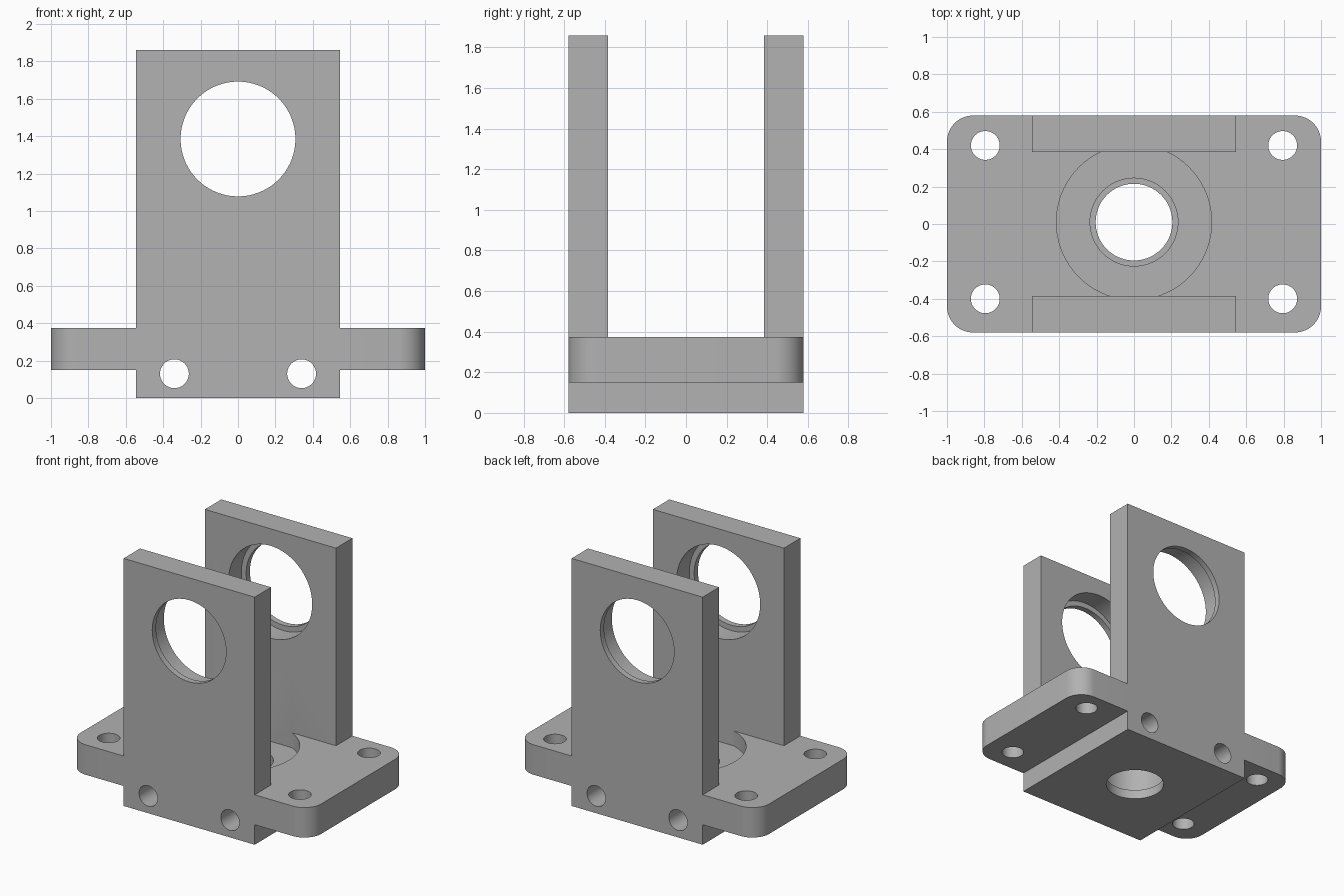
import bpy, bmesh, math
from mathutils import Matrix, Vector

cube = bpy.data.objects.get("Cube")
if cube:
    bpy.data.objects.remove(cube, do_unlink=True)

grey = bpy.data.materials.new("plain_grey")
grey.use_nodes = True
COLOUR = (0.445, 0.445, 0.445, 1)
grey.diffuse_color = COLOUR
grey.node_tree.nodes["Principled BSDF"].inputs["Base Color"].default_value = COLOUR

# Main dimensions
HALF_Y, INNER_Y, WALL_X = 0.58, 0.385, 0.545
PLATE_LOW, PLATE_TOP, WALL_TOP = 0.15, 0.375, 1.86
BORE_Y, EYE_Z, LIP = 0.01, 1.385, 0.045
SCREW_R = 0.077
FAR = 1.5


def finish(name, bm):
    mesh = bpy.data.meshes.new(name)
    bm.to_mesh(mesh)
    bm.free()
    mesh.materials.append(grey)
    obj = bpy.data.objects.new(name, mesh)
    bpy.context.collection.objects.link(obj)
    return obj


def box(name, low, high):
    bm = bmesh.new()
    low, high = Vector(low), Vector(high)
    size = Matrix.Diagonal((*(high - low), 1))
    bmesh.ops.create_cube(bm, size=1, matrix=Matrix.Translation((low + high) / 2) @ size)
    return finish(name, bm)


def cylinder(name, axis, a, b, start, end, radius):
    """Cylinder along z at (x=a, y=b), or along y at (x=a, z=b)."""
    bm = bmesh.new()
    mid = (start + end) / 2
    if axis == "z":
        place = Matrix.Translation((a, b, mid))
    else:
        place = Matrix.Translation((a, mid, b)) @ Matrix.Rotation(math.pi / 2, 4, "X")
    bmesh.ops.create_cone(bm, cap_ends=True, segments=72, radius1=radius, radius2=radius,
                          depth=end - start, matrix=place)
    return finish(name, bm)


def combine(target, tool, operation):
    mod = target.modifiers.new("combine", "BOOLEAN")
    mod.operation, mod.solver, mod.object = operation, "EXACT", tool
    bpy.ops.object.select_all(action="DESELECT")
    bpy.context.view_layer.objects.active = target
    target.select_set(True)
    bpy.ops.object.modifier_apply(modifier=mod.name)
    bpy.data.objects.remove(tool, do_unlink=True)


def cut(target, tool):
    combine(target, tool, "DIFFERENCE")


# Base plate with rounded corners
base = box("base_with_back_wall", (-1, -HALF_Y, PLATE_LOW), (1, HALF_Y, PLATE_TOP))
bm = bmesh.new()
bm.from_mesh(base.data)
upright = [e for e in bm.edges if abs(e.verts[0].co.z - e.verts[1].co.z) > 0.1]
bmesh.ops.bevel(bm, geom=upright, offset=0.14, segments=14, profile=0.5, affect="EDGES")
bm.to_mesh(base.data)
bm.free()

# Stepped centre pocket, kept clear of the walls
pocket = cylinder("pocket", "z", 0, BORE_Y, 0.2625, FAR, 0.415)
combine(pocket, box("limit", (-1, -INNER_Y, 0), (1, INNER_Y, 2)), "INTERSECT")

# Lower block and back wall join the plate, front wall sits in a notch
combine(base, box("block", (-WALL_X, -INNER_Y, 0), (WALL_X, HALF_Y, 0.2)), "UNION")
combine(base, box("wall", (-WALL_X, INNER_Y, 0), (WALL_X, HALF_Y, WALL_TOP)), "UNION")
cut(base, box("notch", (-WALL_X, -1, -1), (WALL_X, -INNER_Y, 1)))
front = box("front_wall", (-WALL_X, -HALF_Y, 0), (WALL_X, -INNER_Y, WALL_TOP))

cut(base, pocket)
cut(base, cylinder("bore", "z", 0, BORE_Y, 0.07, FAR, 0.235))
cut(base, cylinder("hole", "z", 0, BORE_Y, -1, FAR, 0.205))

# Corner mounting holes
for x in (-0.795, 0.795):
    for side in (-1, 1):
        cut(base, cylinder("mount", "z", x, BORE_Y + side * 0.41, -1, 1, SCREW_R))

# Wall eyes with a thin outer lip, and screw holes running front to back
for part, side in ((front, -1), (base, 1)):
    cut(part, cylinder("eye", "y", 0, EYE_Z, *sorted((side * 0.1, side * FAR)), 0.307))
    seat = sorted((side * 0.1, side * (HALF_Y - LIP)))
    cut(part, cylinder("seat", "y", 0, EYE_Z, *seat, 0.347))
    for x in (-0.34, 0.34):
        cut(part, cylinder("screw", "y", x, 0.13, -FAR, FAR, SCREW_R))

for part in (base, front):
    bpy.ops.object.select_all(action="DESELECT")
    bpy.context.view_layer.objects.active = part
    part.select_set(True)
    bpy.ops.object.shade_smooth_by_angle(angle=math.radians(30))
